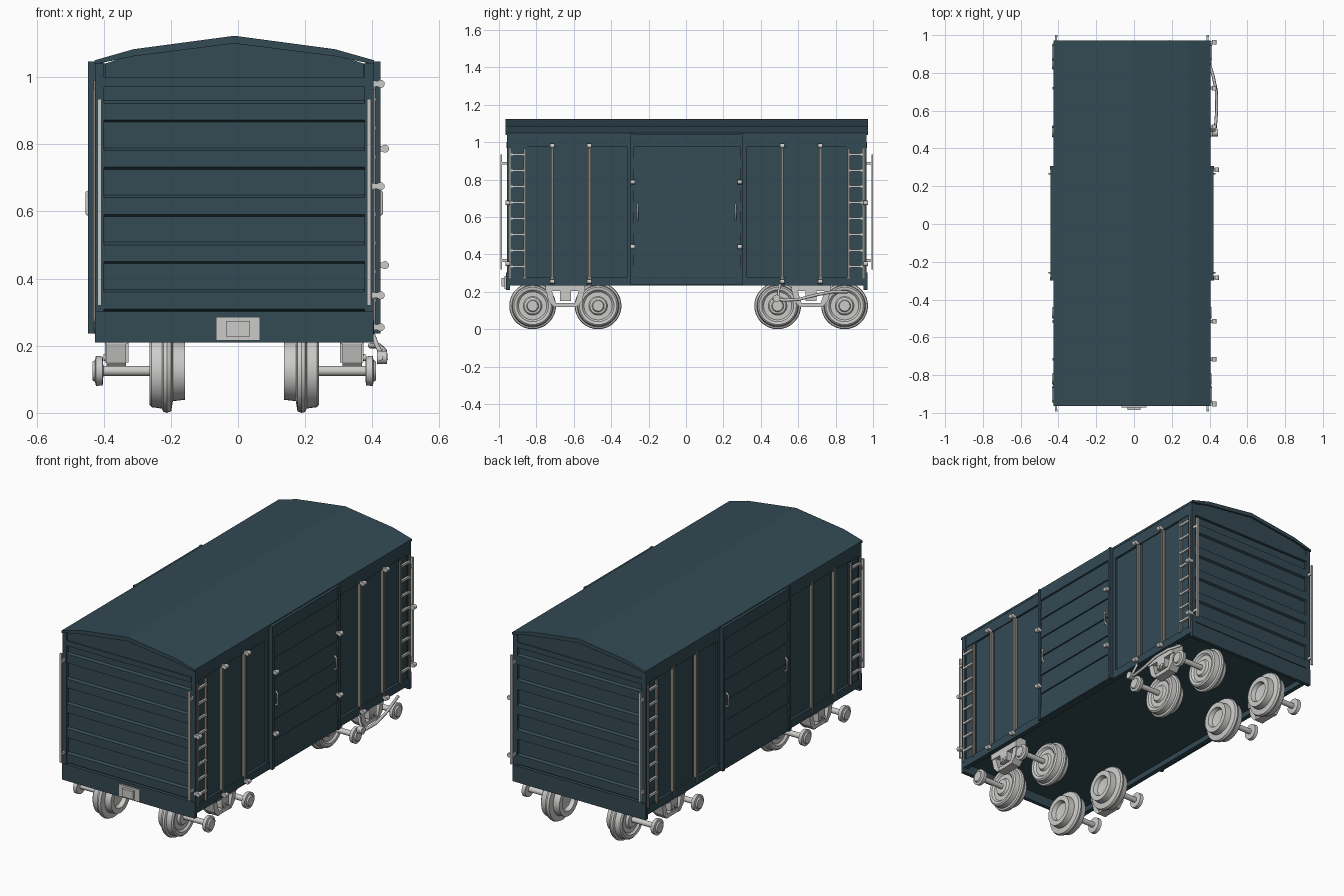
import bpy, bmesh, math
from mathutils import Vector, Matrix

if "Cube" in bpy.data.objects:
    bpy.data.objects.remove(bpy.data.objects["Cube"])

OFF = Vector((-0.011, 0.004, 0.0))   # the wagon sits a hair off the axis


def material(name, rgb):
    m = bpy.data.materials.new(name)
    m.diffuse_color = (*rgb, 1)
    m.use_nodes = True
    m.node_tree.nodes["Principled BSDF"].inputs["Base Color"].default_value = m.diffuse_color
    return m


TEAL = material("dark teal paint", (0.033, 0.068, 0.088))
STEEL = material("light grey steel", (0.60, 0.60, 0.59))
TRIM = material("weathered grey trim", (0.26, 0.235, 0.20))


def finish(name, bm, mat, smooth=False):
    bmesh.ops.recalc_face_normals(bm, faces=bm.faces[:])
    me = bpy.data.meshes.new(name)
    bm.to_mesh(me)
    bm.free()
    me.materials.append(mat)
    ob = bpy.data.objects.new(name, me)
    ob.location = OFF
    bpy.context.collection.objects.link(ob)
    if smooth:
        bpy.ops.object.select_all(action='DESELECT')
        ob.select_set(True)
        bpy.context.view_layer.objects.active = ob
        bpy.ops.object.shade_smooth_by_angle(angle=math.radians(35))
    return ob


def boxes(name, spans, mat):
    """Several boxes in one object, each given as (x0, x1, y0, y1, z0, z1)."""
    bm = bmesh.new()
    for x0, x1, y0, y1, z0, z1 in spans:
        size = Matrix.Diagonal((abs(x1 - x0), abs(y1 - y0), abs(z1 - z0), 1))
        mid = Matrix.Translation(((x0 + x1) / 2, (y0 + y1) / 2, (z0 + z1) / 2))
        bmesh.ops.create_cube(bm, size=1, matrix=mid @ size)
    return finish(name, bm, mat)


def prism(name, pts, axis, a, b, mat):
    """Extrude a 2D outline (other two axes in order) along an axis from a to b."""
    def at(p, t):
        c = list(p)
        c.insert(axis, t)
        return c
    bm = bmesh.new()
    f = bm.faces.new([bm.verts.new(at(p, a)) for p in pts])
    ext = bmesh.ops.extrude_face_region(bm, geom=[f])
    for v in ext["geom"]:
        if isinstance(v, bmesh.types.BMVert):
            v.co[axis] = b
    return finish(name, bm, mat)


def lathe(name, profile, side, y, z, mat, steps=36):
    """Turn an (x, radius) profile round the x axis."""
    bm = bmesh.new()
    vs = [bm.verts.new((side * x, 0, r)) for x, r in profile]
    es = [bm.edges.new(p) for p in zip(vs, vs[1:])]
    bmesh.ops.spin(bm, geom=vs + es, cent=(0, 0, 0), axis=(1, 0, 0),
                   angle=2 * math.pi, steps=steps, use_duplicate=False)
    bmesh.ops.remove_doubles(bm, verts=bm.verts[:], dist=1e-5)
    bmesh.ops.translate(bm, verts=bm.verts[:], vec=(0, y, z))
    return finish(name, bm, mat, True)


def tube(name, pts, r, mat):
    cu = bpy.data.curves.new(name, 'CURVE')
    cu.dimensions = '3D'
    cu.bevel_depth = r
    cu.bevel_resolution = 2
    cu.use_fill_caps = True
    sp = cu.splines.new('POLY')
    sp.points.add(len(pts) - 1)
    for p, c in zip(sp.points, pts):
        p.co = (*c, 1)
    cu.materials.append(mat)
    ob = bpy.data.objects.new(name, cu)
    ob.location = OFF
    bpy.context.collection.objects.link(ob)


# Body shell with a recessed floor, and the arched roof over it
boxes("body_core", [(-0.402, 0.402, -0.945, 0.945, 0.265, 1.04)], TEAL)
half = [(0.416, 1.038), (0.416, 1.05), (0.30, 1.083), (0.0, 1.123)]
under = [(0.0, 1.10), (0.30, 1.062)]
roof = half + [(-x, z) for x, z in half[-2::-1]] + [(-x, z) for x, z in under[::-1]] + under
roof = half + [(-x, z) for x, z in half[-2::-1]] + [(-0.30, 1.062), (0, 1.10), (0.30, 1.062)]
prism("roof", roof, 1, -0.968, 0.968, TEAL)

for e in (-1, 1):
    end = "front" if e < 0 else "back"
    # Ribbed end wall
    prof = [(0.94 * e, 0.975), (0.94 * e, 0.29), (0.947 * e, 0.29)]
    for i in range(5):
        z = 0.304 + 0.1405 * i
        prof += [(0.947 * e, z), (0.959 * e, z + 0.006), (0.959 * e, z + 0.056), (0.947 * e, z + 0.064)]
    prof += [(0.947 * e, 0.975)]
    prism(end + "_ribbed_wall", prof, 0, -0.39, 0.39, TEAL)
    # Frame round the end, gable board and buffer beam
    boxes(end + "_end_frame", [(-0.415, -0.388, e * 0.93, e * 0.961, 0.235, 1.04),
                               (0.388, 0.415, e * 0.93, e * 0.961, 0.235, 1.04),
                               (-0.39, 0.39, e * 0.93, e * 0.963, 0.97, 1.0),
                               (-0.415, 0.415, e * 0.945, e * 0.966, 0.21, 0.302)], TEAL)
    gable = [(-0.385, 1.0), (0.385, 1.0), (0.385, 1.04), (0.30, 1.068), (0, 1.102), (-0.30, 1.068), (-0.385, 1.04)]
    prism(end + "_gable", gable, 1, e * 0.93, e * 0.958, TEAL)
    # Corner grab rails
    for s in (-1, 1):
        boxes(end + "_grab_rail", [(s * 0.395, s * 0.407, e * 0.987, e * 0.997, 0.32, 0.935),
                                   (s * 0.396, s * 0.406, e * 0.955, e * 0.99, 0.36, 0.375),
                                   (s * 0.396, s * 0.406, e * 0.955, e * 0.99, 0.88, 0.895)], STEEL)

# Front coupler: stepped plate and block
boxes("coupler", [(-0.054, 0.076, -0.975, -0.962, 0.216, 0.285),
                  (-0.024, 0.046, -0.99, -0.97, 0.228, 0.273)], STEEL)

POSTS = (-0.72, -0.52, 0.51, 0.715)
for s in (-1, 1):
    side = "right" if s > 0 else "left"
    # Side rails, door posts and raised wall panels
    spans = [(s * 0.39, s * 0.416, -0.955, 0.955, 0.235, 0.28),
             (s * 0.39, s * 0.414, -0.955, 0.955, 0.975, 1.042)]
    for e in (-1, 1):
        spans += [(s * 0.39, s * 0.414, e * 0.30, e * 0.32, 0.25, 1.0),
                  (s * 0.39, s * 0.410, e * 0.855, e * 0.955, 0.25, 1.0),
                  (s * 0.39, s * 0.408, e * 0.535, e * 0.70, 0.27, 0.98)]
    boxes(side + "_side_frame", spans, TEAL)
    boxes(side + "_side_posts", [(s * 0.40, s * 0.420, y - 0.007, y + 0.007, 0.25, 0.99) for y in POSTS], TRIM)

    # Sliding door with stepped boards
    prof = [(0.39 * s, 1.045), (0.39 * s, 0.24), (0.430 * s, 0.24), (0.430 * s, 0.275)]
    for i in range(6):
        z = 0.28 + 0.1155 * i
        prof += [(0.431 * s, z), (0.423 * s, z + 0.109), (0.423 * s, z + 0.1155)]
    prof += [(0.432 * s, 0.975), (0.432 * s, 1.045)]
    prism(side + "_door", prof, 1, -0.29, 0.29, TEAL)
    boxes(side + "_door_frame", [(s * 0.39, s * 0.435, e * 0.285, e * 0.302, 0.237, 1.046) for e in (-1, 1)], TEAL)
    for y in (-0.262, 0.262):
        tube(side + "_door_handle", [(s * 0.425, y, 0.585), (s * 0.439, y, 0.595),
                                     (s * 0.439, y, 0.655), (s * 0.425, y, 0.665)], 0.005, STEEL)

    # Ladders at both ends
    for e in (-1, 1):
        boxes(side + "_ladder_rails", [(s * 0.408, s * 0.421, e * (y - 0.006), e * (y + 0.006), 0.27, 0.965)
                                       for y in (0.866, 0.945)], TRIM)
        boxes(side + "_ladder_rungs", [(s * 0.412, s * 0.423, e * 0.868, e * 0.943, z - 0.006, z + 0.006)
                                       for z in [0.335 + 0.0855 * i for i in range(8)]], STEEL)

# Hinge knuckles, on the right side only
knuckles = [(y, z, 0.436) for y in POSTS for z in (0.98, 0.255)]
knuckles += [(y, z, 0.449) for y in (-0.288, 0.284) for z in (0.787, 0.44)]
knuckles += [(y, z, 0.436) for y in (-0.957, 0.957) for z in (0.675, 0.35)]
bm = bmesh.new()
for y, z, x in knuckles:
    bmesh.ops.create_cone(bm, cap_ends=True, segments=12, radius1=0.012, radius2=0.012, depth=0.024,
                          matrix=Matrix.Translation((x, y, z)) @ Matrix.Rotation(math.pi / 2, 4, 'X'))
    bmesh.ops.create_cube(bm, size=1, matrix=Matrix.Translation((x - 0.015, y, z)) @
                          Matrix.Diagonal((0.022, 0.016, 0.016, 1)))
finish("hinge_knuckles", bm, STEEL, True)

# Wheels with dished inner hub, flange, tread, axle stub and end cap
wheel = [(0.178, 0), (0.17, 0.05), (0.1475, 0.058), (0.1475, 0.086), (0.183, 0.09), (0.188, 0.12),
         (0.20, 0.125), (0.211, 0.122), (0.216, 0.112), (0.246, 0.108), (0.2525, 0.10), (0.25, 0.085),
         (0.24, 0.075), (0.24, 0.05), (0.2525, 0.042), (0.2525, 0.015), (0.39, 0.015), (0.392, 0.043),
         (0.412, 0.045), (0.415, 0.032), (0.4225, 0.028), (0.4225, 0)]
for s in (-1, 1):
    for y in (-0.824, -0.474, 0.486, 0.844):
        lathe("wheel", wheel, s, y, 0.125, STEEL)
    # Truck side frames with slanted legs and a spring pack
    for c in (-0.649, 0.665):
        boxes("truck_frame", [(s * 0.315, s * 0.385, c - 0.105, c + 0.105, 0.205, 0.27),
                              (s * 0.325, s * 0.378, c - 0.055, c + 0.055, 0.118, 0.14),
                              (s * 0.315, s * 0.385, c - 0.03, c + 0.03, 0.15, 0.21)], STEEL)
        for e in (-1, 1):
            leg = [(c + e * 0.075, 0.215), (c + e * 0.105, 0.215), (c + e * 0.09, 0.15),
                   (c + e * 0.06, 0.118), (c + e * 0.042, 0.118), (c + e * 0.055, 0.15)]
            prism("truck_leg", leg, 0, s * 0.322, s * 0.38, STEEL)
            lathe("truck_spring", [(0.33, 0), (0.33, 0.011), (0.39, 0.011), (0.39, 0)],
                  s, c + e * 0.015, 0.165, STEEL, 12)

# Brake lever on the right rear truck
tube("brake_lever", [(0.405, 0.86, 0.20), (0.43, 0.78, 0.20), (0.447, 0.70, 0.185), (0.449, 0.60, 0.16),
                     (0.443, 0.52, 0.155), (0.435, 0.46, 0.165)], 0.008, STEEL)
tube("brake_link", [(0.41, 0.50, 0.24), (0.425, 0.49, 0.20), (0.446, 0.49, 0.16)], 0.007, STEEL)
lathe("brake_knob", [(0.425, 0), (0.425, 0.02), (0.455, 0.02), (0.455, 0)], 1, 0.48, 0.165, STEEL, 16)
